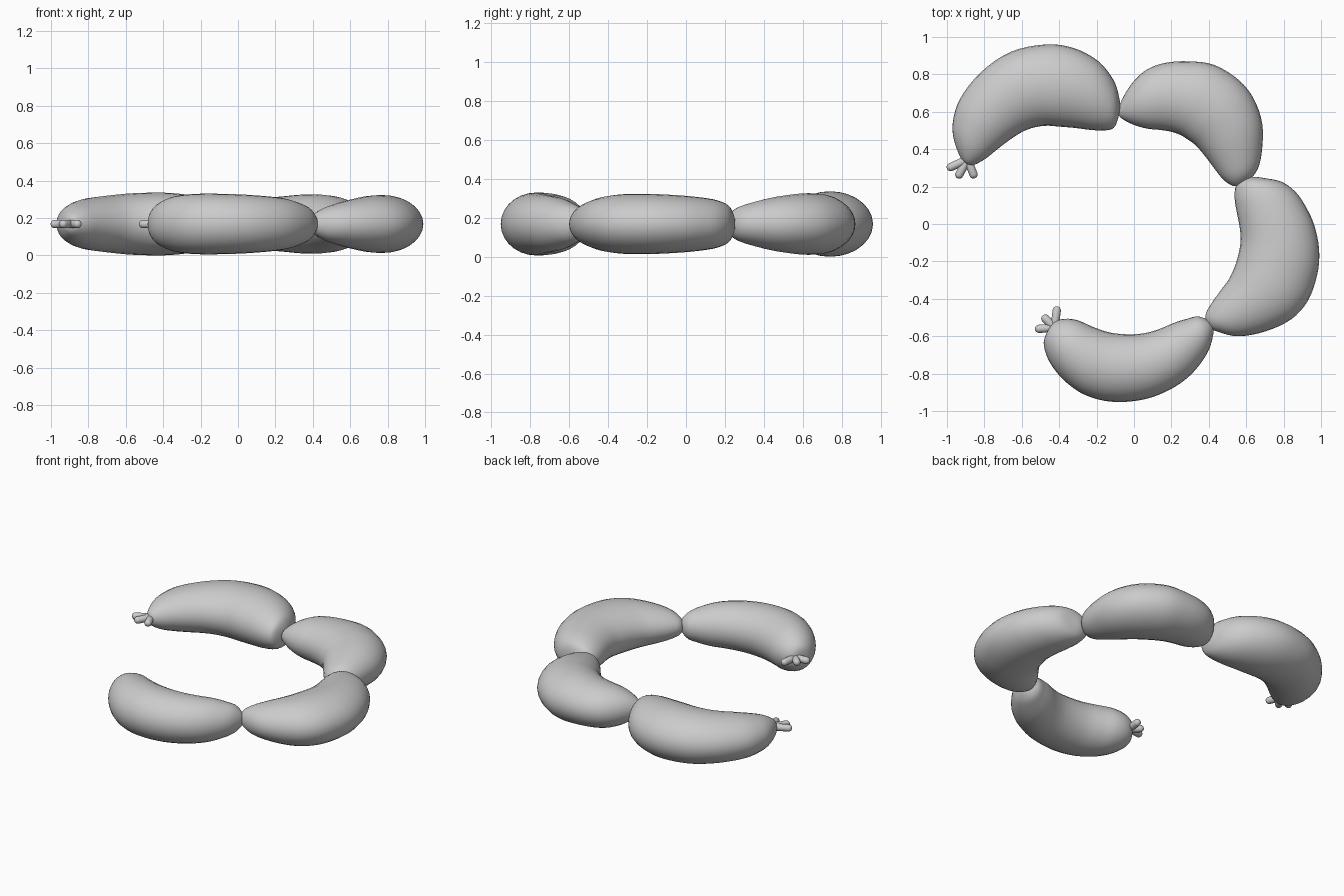
import bpy, bmesh
from math import pi, cos, sin
from mathutils import Vector

ZC = 0.168      # height of the chain's centre plane
SEG = 28        # points around each sausage
STEPS = 4       # rings between outline stations


def spline(a, b, c, d, t):
    return 0.5 * (2 * b + (c - a) * t + (2 * a - 5 * b + 4 * c - d) * t * t
                  + (3 * b - a - 3 * c + d) * t ** 3)


def finish(bm, name):
    bmesh.ops.recalc_face_normals(bm, faces=bm.faces)
    for f in bm.faces:
        f.smooth = True
    me = bpy.data.meshes.new(name)
    bm.to_mesh(me)
    bm.free()
    ob = bpy.data.objects.new(name, me)
    bpy.context.collection.objects.link(ob)
    return ob


def sausage(name, start, pairs, end, half_h):
    """Skin elliptical rings between outer and inner outline points."""
    st = [Vector(start + start)] + [Vector(p) for p in pairs] + [Vector(end + end)]
    # phantom stations with swapped sides give rounded ends
    swap = lambda v: Vector((v[2], v[3], v[0], v[1]))
    ext = [swap(st[1])] + st + [swap(st[-2])]
    dense = [spline(*ext[i:i + 4], k / STEPS)
             for i in range(len(st) - 1) for k in range(STEPS)][1:]
    width = [(v.xy - Vector((v[2], v[3]))).length for v in dense]
    wmax = max(width)
    bm = bmesh.new()
    rings = []
    for v, w in zip(dense, width):
        o, i = Vector((v[0], v[1], ZC)), Vector((v[2], v[3], ZC))
        mid, side = (o + i) / 2, (o - i) / 2
        up = Vector((0, 0, half_h * (w / wmax) ** 0.8))
        rings.append([bm.verts.new(mid + side * cos(2 * pi * k / SEG) + up * sin(2 * pi * k / SEG))
                      for k in range(SEG)])
    for a, b in zip(rings, rings[1:]):
        for k in range(SEG):
            n = (k + 1) % SEG
            bm.faces.new((a[k], a[n], b[n], b[k]))
    for ring, tip in ((rings[0], start), (rings[-1], end)):
        p = bm.verts.new((*tip, ZC))
        for k in range(SEG):
            bm.faces.new((ring[k], ring[(k + 1) % SEG], p))
    return finish(bm, name)


def casing_tip(name, a, b, r=0.023):
    """Small rounded strand from a to b."""
    a, b = Vector((*a, ZC)), Vector((*b, ZC))
    axis = (b - a).normalized()
    bm = bmesh.new()
    bmesh.ops.create_uvsphere(bm, u_segments=14, v_segments=9, radius=r)
    rot = axis.to_track_quat('Z', 'Y')
    span = (b - a).length - r
    for v in bm.verts:
        co = v.co.copy()
        if co.z > -1e-5:
            co.z += span
        v.co = a + rot @ co
    return finish(bm, name)


# four linked sausages
sausage("sausage_back_left", (-0.91, 0.335), [
    (-0.935, 0.37, -0.87, 0.312), (-0.965, 0.46, -0.80, 0.345), (-0.968, 0.55, -0.73, 0.40),
    (-0.93, 0.67, -0.65, 0.46), (-0.82, 0.81, -0.57, 0.505), (-0.66, 0.92, -0.48, 0.525),
    (-0.47, 0.96, -0.39, 0.52), (-0.32, 0.94, -0.31, 0.513), (-0.19, 0.87, -0.22, 0.502),
    (-0.11, 0.77, -0.14, 0.502), (-0.08, 0.68, -0.10, 0.525)], (-0.075, 0.61), 0.168)

sausage("sausage_back_right", (-0.08, 0.585), [
    (-0.075, 0.64, -0.06, 0.56), (-0.02, 0.74, 0.0, 0.53), (0.06, 0.82, 0.07, 0.51),
    (0.16, 0.86, 0.14, 0.503), (0.29, 0.87, 0.20, 0.493), (0.43, 0.85, 0.25, 0.475),
    (0.56, 0.77, 0.29, 0.45), (0.64, 0.67, 0.33, 0.42), (0.685, 0.54, 0.37, 0.375),
    (0.685, 0.40, 0.42, 0.31), (0.66, 0.29, 0.47, 0.245), (0.60, 0.222, 0.515, 0.21)],
    (0.55, 0.203), 0.158)

sausage("sausage_right", (0.635, 0.252), [
    (0.70, 0.245, 0.58, 0.24), (0.79, 0.225, 0.545, 0.205), (0.865, 0.17, 0.538, 0.14),
    (0.92, 0.09, 0.548, 0.07), (0.965, -0.01, 0.562, 0.0), (0.99, -0.14, 0.57, -0.07),
    (0.98, -0.27, 0.565, -0.13), (0.93, -0.41, 0.545, -0.21), (0.84, -0.51, 0.51, -0.29),
    (0.70, -0.575, 0.46, -0.36), (0.56, -0.60, 0.41, -0.43), (0.46, -0.58, 0.382, -0.49)],
    (0.40, -0.55), 0.155)

sausage("sausage_front", (-0.47, -0.59), [
    (-0.482, -0.65, -0.43, -0.527), (-0.45, -0.74, -0.37, -0.507), (-0.38, -0.83, -0.30, -0.515),
    (-0.28, -0.905, -0.22, -0.55), (-0.16, -0.945, -0.13, -0.58), (-0.03, -0.95, -0.03, -0.59),
    (0.10, -0.925, 0.06, -0.583), (0.22, -0.87, 0.14, -0.56), (0.31, -0.80, 0.21, -0.53),
    (0.38, -0.71, 0.28, -0.508), (0.415, -0.63, 0.35, -0.495)], (0.422, -0.54), 0.162)

# splayed casing strands at the two free ends
for n, tip in enumerate([(-1.0, 0.295), (-0.945, 0.245), (-0.85, 0.245)]):
    casing_tip(f"back_casing_tip_{n + 1}", (-0.89, 0.345), tip)
for n, tip in enumerate([(-0.53, -0.562), (-0.49, -0.49), (-0.41, -0.44)]):
    casing_tip(f"front_casing_tip_{n + 1}", (-0.425, -0.555), tip)
